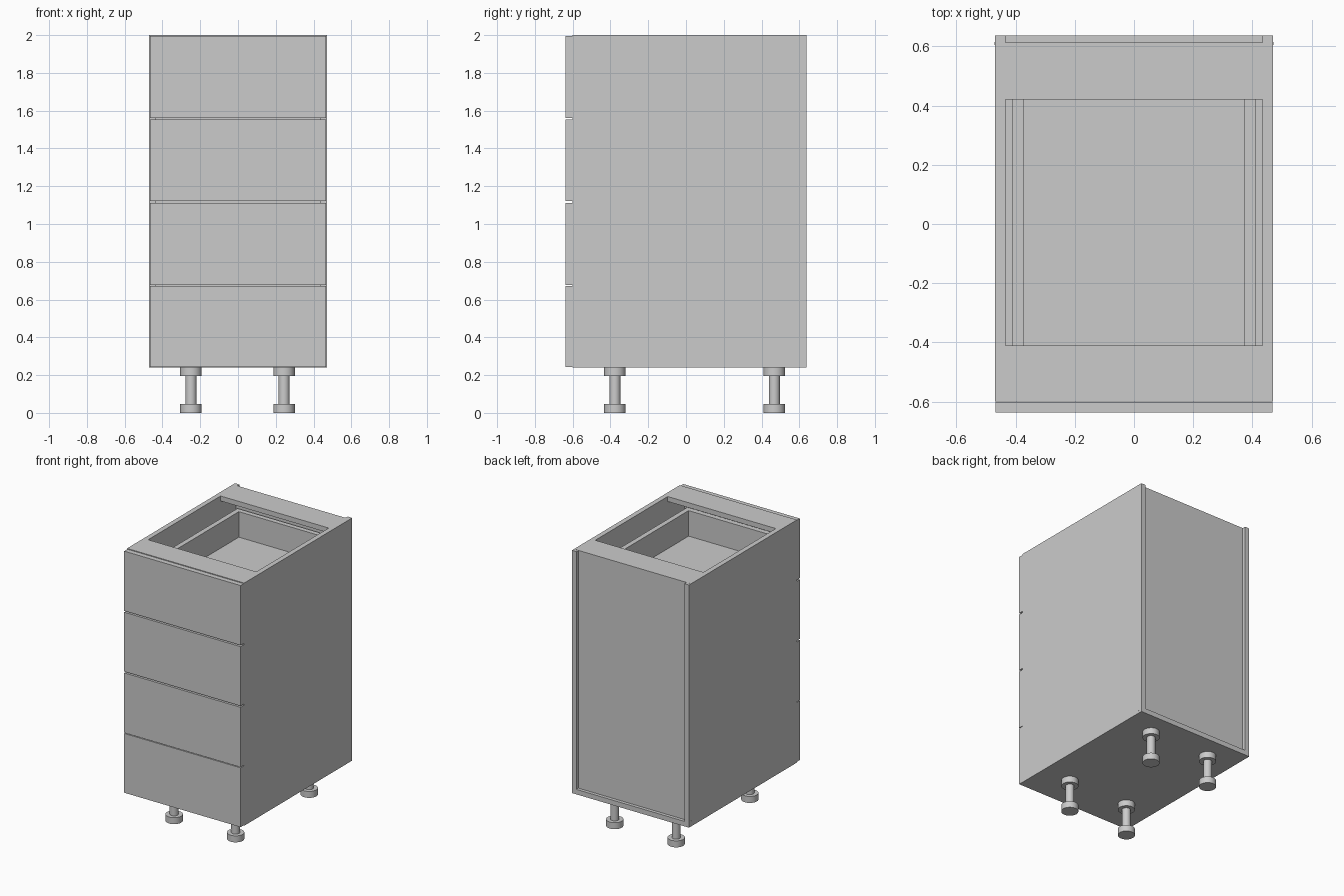
import bpy
import bmesh
from mathutils import Matrix, Vector

if "Cube" in bpy.data.objects:
    bpy.data.objects.remove(bpy.data.objects["Cube"])


def add_box(bm, x0, x1, y0, y1, z0, z1):
    centre = Vector(((x0 + x1) / 2, (y0 + y1) / 2, (z0 + z1) / 2))
    size = Matrix.Diagonal((x1 - x0, y1 - y0, z1 - z0, 1))
    bmesh.ops.create_cube(bm, size=1, matrix=Matrix.Translation(centre) @ size)


def add_cylinder(bm, x, y, z0, z1, r, n=32):
    bmesh.ops.create_cone(bm, cap_ends=True, segments=n, radius1=r, radius2=r, depth=z1 - z0,
                          matrix=Matrix.Translation((x, y, (z0 + z1) / 2)))


def finish(name, bm, smooth=False):
    mesh = bpy.data.meshes.new(name)
    bm.to_mesh(mesh)
    bm.free()
    obj = bpy.data.objects.new(name, mesh)
    bpy.context.collection.objects.link(obj)
    if smooth:
        bpy.ops.object.select_all(action='DESELECT')
        obj.select_set(True)
        bpy.context.view_layer.objects.active = obj
        bpy.ops.object.shade_smooth_by_angle()
    return obj


def box(name, *dims):
    bm = bmesh.new()
    add_box(bm, *dims)
    return finish(name, bm)


W, IN = 0.47, 0.434         # outer and inner half width
FRONT, BACK = -0.60, 0.637  # carcass depth
BASE, TOP, T = 0.24, 2.0, 0.036

# Carcass panels
for side, s in (("left", -1), ("right", 1)):
    xa, xb = sorted((s * IN, s * W))
    box(side + "_side_panel", xa, xb, FRONT, BACK, BASE, TOP)
box("bottom_panel", -IN, IN, FRONT, BACK, BASE, BASE + T)
box("back_panel", -IN, IN, 0.595, 0.613, BASE + T, TOP)
box("front_top_rail", -IN, IN, FRONT, -0.41, TOP - T, TOP)
box("rear_top_rail", -IN, IN, 0.42, 0.595, TOP - T, TOP)

# Small fixing pins at the rear corners
for side, s in (("left", -1), ("right", 1)):
    bm = bmesh.new()
    add_cylinder(bm, s * 0.453, 0.61, TOP - 0.02, TOP + 0.001, 0.005, 12)
    finish(side + "_top_pin", bm)
    xa, xb = sorted((s * (W - 0.01), s * (W + 0.001)))
    box(side + "_side_pin", xa, xb, 0.604, 0.614, 0.257, 0.281)

# Drawers: front panel plus open box
fronts = [(0.243, 0.673), (0.678, 1.112), (1.122, 1.552), (1.562, 1.995)]
for i, (z0, z1) in enumerate(fronts, 1):
    box(f"drawer_front_{i}", -0.467, 0.467, -0.637, FRONT - 0.001, z0, z1)
    bm = bmesh.new()
    low, high, floor = z0 + 0.07, z0 + 0.293, z0 + 0.108
    yf, yb = FRONT, 0.58
    for s in (-1, 1):
        xa, xb = sorted((s * 0.374, s * 0.41))
        add_box(bm, xa, xb, yf, yb, low, high)
    add_box(bm, -0.374, 0.374, yf, yf + T, low, high)
    add_box(bm, -0.374, 0.374, yb - T, yb, low, high)
    add_box(bm, -0.374, 0.374, yf + T, yb - T, floor - 0.02, floor)
    finish(f"drawer_box_{i}", bm)

# Adjustable feet: foot pad, stem and mounting collar
for yname, y in (("front", -0.376), ("rear", 0.468)):
    for xname, x in (("left", -0.249), ("right", 0.244)):
        bm = bmesh.new()
        add_cylinder(bm, x, y, 0, 0.047, 0.057)
        add_cylinder(bm, x, y, 0.047, 0.195, 0.029)
        add_cylinder(bm, x, y, 0.195, BASE, 0.057)
        finish(f"{yname}_{xname}_leg", bm, smooth=True)
